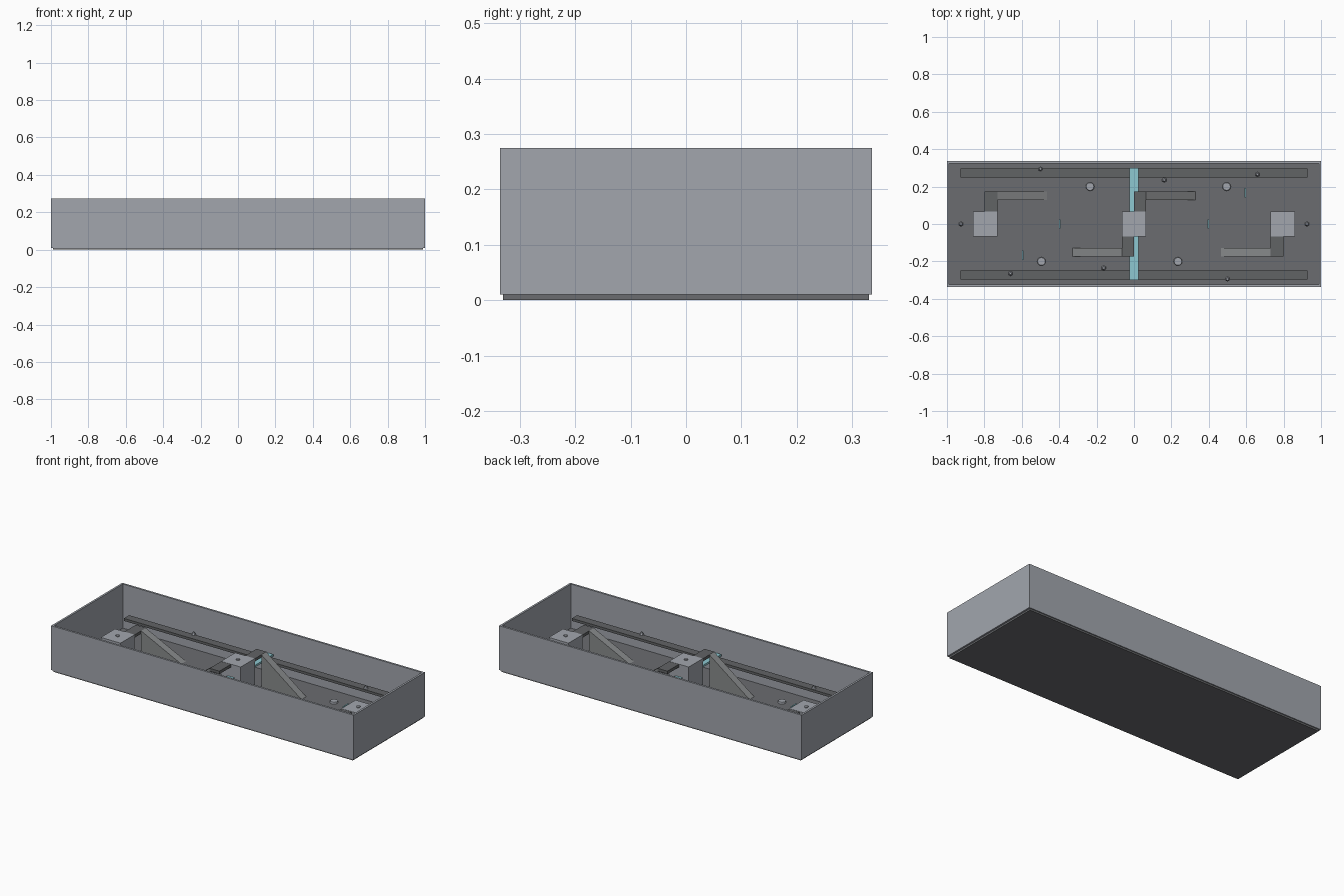
import bpy, bmesh, math
from mathutils import Matrix

if "Cube" in bpy.data.objects:
    bpy.data.objects.remove(bpy.data.objects["Cube"])


def mat(name, rgb):
    m = bpy.data.materials.new(name)
    m.diffuse_color = (*rgb, 1)
    m.use_nodes = True
    m.node_tree.nodes["Principled BSDF"].inputs["Base Color"].default_value = m.diffuse_color
    return m


WALL = mat("pale steel", (0.36, 0.38, 0.42))
FLOOR = mat("floor grey", (0.145, 0.15, 0.16))
TRIM = mat("dark trim", (0.12, 0.125, 0.13))
RAMP = mat("mid grey", (0.25, 0.26, 0.265))
GLASS = mat("cyan light", (0.27, 0.58, 0.64))


def finish(name, bm, m):
    bmesh.ops.recalc_face_normals(bm, faces=bm.faces)
    me = bpy.data.meshes.new(name)
    bm.to_mesh(me)
    bm.free()
    me.materials.append(m)
    ob = bpy.data.objects.new(name, me)
    bpy.context.collection.objects.link(ob)
    return ob


def box(name, x, y, z, m):
    """Box from (min, max) pairs."""
    c = [(a + b) / 2 for a, b in (x, y, z)]
    s = [abs(b - a) for a, b in (x, y, z)]
    bm = bmesh.new()
    bmesh.ops.create_cube(bm, size=1, matrix=Matrix.Translation(c) @ Matrix.Diagonal((*s, 1)))
    return finish(name, bm, m)


def prism(name, x, y, z, r, h, sides, m, top=1.0):
    bm = bmesh.new()
    bmesh.ops.create_cone(bm, cap_ends=True, segments=sides, radius1=r, radius2=r * top,
                          depth=h, matrix=Matrix.Translation((x, y, z + h / 2)))
    return finish(name, bm, m)


def wedge(name, x_high, x_low, y, z0, z1, m):
    """Solid ramp falling from x_high to x_low."""
    bm = bmesh.new()
    a = [bm.verts.new((px, y[0], pz)) for px, pz in ((x_high, z0), (x_low, z0), (x_high, z1))]
    f = bm.faces.new(a)
    r = bmesh.ops.extrude_face_region(bm, geom=[f])
    for v in r["geom"]:
        if isinstance(v, bmesh.types.BMVert):
            v.co.y = y[1]
    return finish(name, bm, m)


# Floor slab and the open wall frame around it
F = 0.012
box("floor", (-0.99, 0.99), (-0.33, 0.33), (0, F), FLOOR)
bm = bmesh.new()
rings = []
for hx, hy in ((1.0, 0.336), (0.988, 0.324)):
    for z in (0.01, 0.275):
        rings.append([bm.verts.new((sx * hx, sy * hy, z))
                      for sx, sy in ((-1, -1), (1, -1), (1, 1), (-1, 1))])
for i in range(4):
    j = (i + 1) % 4
    for p, q in ((0, 1), (1, 3), (3, 2), (2, 0)):
        bm.faces.new((rings[p][i], rings[p][j], rings[q][j], rings[q][i]))
finish("walls", bm, WALL)

# Platforms with a small marker on top
for name, x, h in (("left_platform", -0.795, 0.14), ("centre_platform", 0, 0.21),
                   ("right_platform", 0.795, 0.14)):
    box(name, (x - 0.065, x + 0.065), (-0.067, 0.067), (F, h), WALL)
    prism(name + "_marker", x, 0, h, 0.011, 0.006, 8, WALL)

# Everything else has half-turn symmetry: s flips both x and y
for s, side in ((1, "back"), (-1, "front")):
    box(side + "_ledge", (-0.928, 0.928), (s * 0.248, s * 0.298), (0.1, 0.115), TRIM)

    # Landings and ramps from the side and centre platforms
    for part, xa, xb, xr, h in (("side", -0.798, -0.73, -0.465, 0.14),
                                ("centre", 0.0, 0.065, 0.33, 0.21)):
        box(f"{side}_{part}_landing", (s * xa, s * xb), (s * 0.067, s * 0.175),
            (h - 0.018, h - 0.001), TRIM)
        wedge(f"{side}_{part}_ramp", s * xb, s * xr, (s * 0.128, s * 0.173), F, h - 0.001, RAMP)

    # Floor pads
    for x in (-0.235, 0.495):
        prism(side + "_floor_pad", s * x, s * 0.2, F, 0.023, 0.01, 12, WALL, 0.9)

    # Small pickups on the ledge and on the floor
    for x, y, z in ((-0.5, 0.295, 0.115), (0.66, 0.265, 0.115), (0.162, 0.235, F), (0.925, 0, F)):
        prism(side + "_pickup", s * x, s * y, z, 0.013, 0.014, 6, WALL, 0.5)

    # Small upright glowing panes
    for x, y in ((0.397, 0), (0.595, 0.167)):
        box(side + "_pane", (s * x - 0.004, s * x + 0.004),
            (s * y - 0.025, s * y + 0.025), (F, 0.035), GLASS)

    # Glowing bridge out to the ledge
    box(side + "_light_bridge", (-0.023, 0.023), (s * 0.067, s * 0.3), (0.123, 0.135), GLASS)
